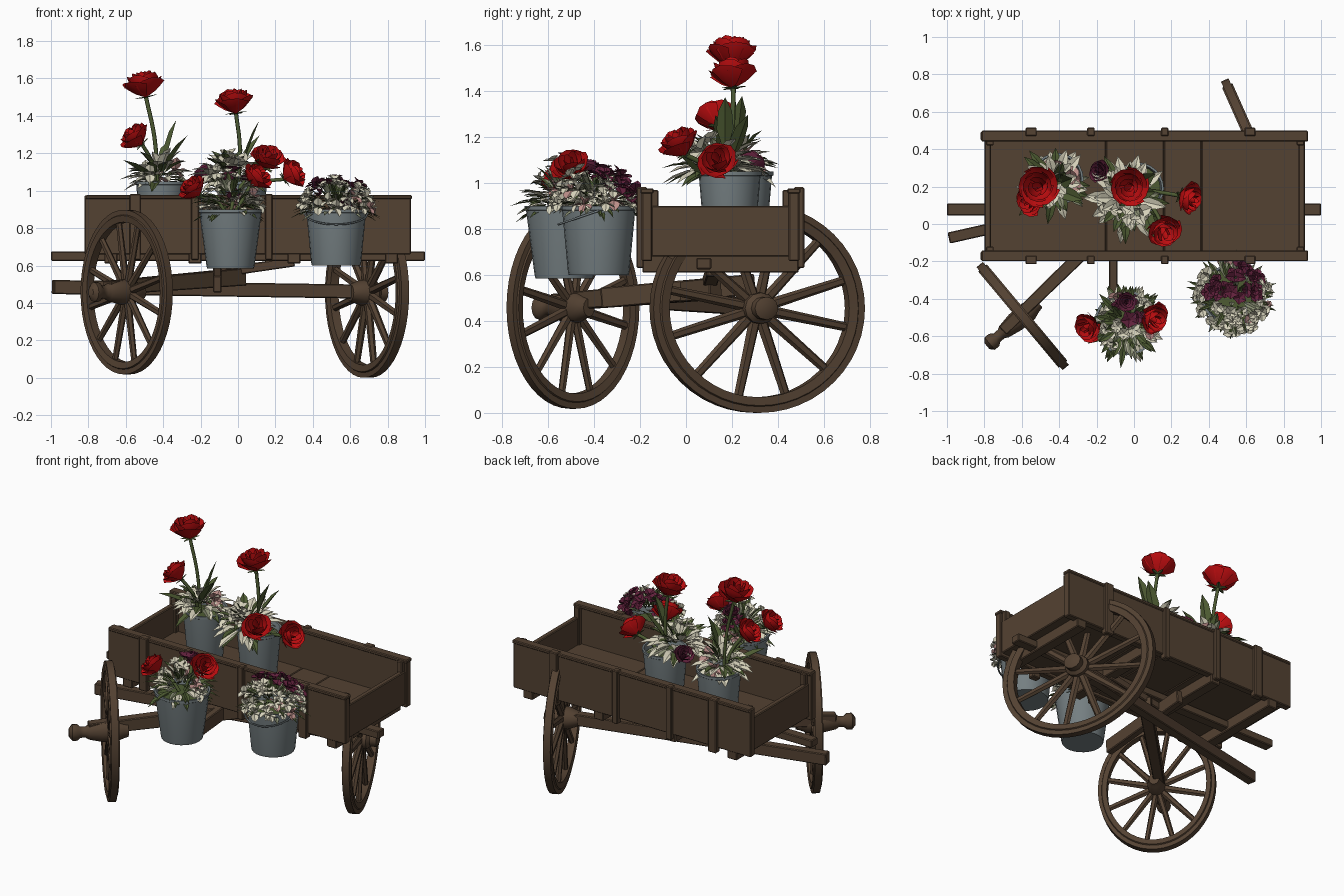
import bpy, bmesh, random
from math import sin, cos, pi, sqrt
from mathutils import Vector, Matrix

random.seed(7)
if "Cube" in bpy.data.objects:
    bpy.data.objects.remove(bpy.data.objects["Cube"])


def material(name, rgb):
    m = bpy.data.materials.new(name)
    m.use_nodes = True
    m.diffuse_color = (*rgb, 1)
    m.node_tree.nodes["Principled BSDF"].inputs["Base Color"].default_value = (*rgb, 1)
    return m


WOOD = material("brown wood", (0.088, 0.054, 0.032))
TIN = material("grey tin", (0.18, 0.215, 0.225))
RED = material("rose red", (0.52, 0.004, 0.005))
GREEN = material("leaf green", (0.075, 0.105, 0.032))
CREAM = material("cream petal", (0.68, 0.65, 0.5))
PLUM = material("plum petal", (0.12, 0.015, 0.045))
SAGE = material("sage leaf", (0.25, 0.27, 0.17))
BLUSH = material("blush petal", (0.5, 0.27, 0.25))


def finish(name, bm, mats, smooth=False, recalc=True):
    if recalc:
        bmesh.ops.recalc_face_normals(bm, faces=bm.faces)
    me = bpy.data.meshes.new(name)
    bm.to_mesh(me)
    bm.free()
    for m in mats:
        me.materials.append(m)
    ob = bpy.data.objects.new(name, me)
    bpy.context.collection.objects.link(ob)
    if smooth:
        bpy.ops.object.select_all(action='DESELECT')
        ob.select_set(True)
        bpy.context.view_layer.objects.active = ob
        bpy.ops.object.shade_smooth_by_angle(angle=0.7)
    return ob


def beam(name, a, b, width, height, taper=1.0):
    """Bevelled timber between two points; taper scales the far end."""
    a, b = Vector(a), Vector(b)
    d = b - a
    bm = bmesh.new()
    bmesh.ops.create_cube(bm, size=1)
    for v in bm.verts:
        k = taper if v.co.x > 0 else 1
        v.co = Vector((v.co.x * d.length, v.co.y * width * k, v.co.z * height * k))
    side = Vector((0, 0, 1)).cross(d).normalized()
    rot = Matrix((d.normalized(), side, d.normalized().cross(side))).transposed()
    bm.transform(Matrix.Translation((a + b) / 2) @ rot.to_4x4())
    mod = finish(name, bm, [WOOD]).modifiers.new("worn edges", 'BEVEL')
    mod.width = 0.005


def box(name, x, y, z):
    cy, cz = sum(y) / 2, sum(z) / 2
    beam(name, (x[0], cy, cz), (x[1], cy, cz), y[1] - y[0], z[1] - z[0])


def lathe(bm, profile, segs, closed=False):
    """Revolve (radius, height) points around local z."""
    rings = [[bm.verts.new((r * cos(2 * pi * i / segs), r * sin(2 * pi * i / segs), z))
              for i in range(segs)] for r, z in profile]
    pairs = list(zip(rings, rings[1:])) + ([(rings[-1], rings[0])] if closed else [])
    for p, q in pairs:
        for i in range(segs):
            j = (i + 1) % segs
            bm.faces.new((p[i], p[j], q[j], q[i]))
    if not closed:
        bm.faces.new(rings[0])
        bm.faces.new(rings[-1])


def tube(name, points, radius, mat):
    cu = bpy.data.curves.new(name, 'CURVE')
    cu.dimensions = '3D'
    cu.bevel_depth, cu.bevel_resolution, cu.resolution_u = radius, 1, 5
    sp = cu.splines.new('BEZIER')
    sp.bezier_points.add(len(points) - 1)
    for bp, p in zip(sp.bezier_points, points):
        bp.co = p
        bp.handle_left_type = bp.handle_right_type = 'AUTO'
    cu.materials.append(mat)
    bpy.context.collection.objects.link(bpy.data.objects.new(name, cu))


def wheel(name, centre, across, rise, hub, sunk=False):
    """Spoked wheel; across is its horizontal half width, rise its half height."""
    h, n = Vector(across), Vector((-across[1], across[0], 0)).normalized()
    m = Matrix((h, (0, 0, rise), n)).transposed().to_4x4()
    m = Matrix.Translation(centre) @ m
    bm = bmesh.new()
    lathe(bm, [(0.85, -0.024), (0.93, -0.03), (0.94, -0.022), (1, -0.022),
               (1, 0.022), (0.94, 0.022), (0.93, 0.03), (0.85, 0.024)], 48, True)
    if sunk:  # the part of the rim that would rise into the bed
        hidden = [v for v in bm.verts if (m @ v.co).z > 0.72 and (m @ v.co).y < 0.46]
        bmesh.ops.delete(bm, geom=hidden, context='VERTS')
    for i in range(12):
        a = 2 * pi * (i + 0.4) / 12
        length = 0.88
        tip = m @ Vector((length * cos(a), length * sin(a), 0))
        if sunk and tip.z > 0.7 and tip.y < 0.47:
            length = min(length, (0.7 - centre[2]) / rise / sin(a))
        spin = Matrix.Rotation(a, 4, 'Z') @ Matrix.Translation((length / 2, 0, 0))
        spin = spin @ Matrix.Rotation(pi / 2, 4, 'Y') @ Matrix.Diagonal((0.4, 1, 1, 1))
        bmesh.ops.create_cone(bm, cap_ends=True, segments=6, radius1=0.055, radius2=0.042,
                              depth=length, matrix=spin)
    lathe(bm, hub, 12)
    bm.transform(m)
    finish(name, bm, [WOOD], True)


# Wheels, both turned out of line
wheel("front_wheel", (-0.595, -0.492, 0.458), (0.23, -0.275, 0), 0.44,
      [(0.06, -0.25), (0.12, -0.23), (0.12, -0.2), (0.08, -0.18), (0.08, -0.15), (0.11, -0.13),
       (0.15, -0.05), (0.15, 0.04), (0.11, 0.08), (0.09, 0.11)])
wheel("rear_wheel", (0.69, 0.31, 0.455), (0.205, -0.46, 0), 0.455,
      [(0.1, -0.1), (0.15, -0.04), (0.15, 0.04), (0.11, 0.06), (0.11, 0.1), (0.06, 0.11)], True)

# Bed: floor planks, ends, sides and battens
seams = [-0.8, -0.15, 0.16, 0.36, 0.9]
for i, (x0, x1) in enumerate(zip(seams, seams[1:])):
    box(f"floor_plank_{i}", (x0, x1), (-0.16, 0.46), (0.68, 0.72))
for label, x in (("right", -0.8), ("left", 0.88)):
    box(f"{label}_end_board", (x, x + 0.035), (-0.15, 0.45), (0.68, 0.9))
for label, y, out in (("front", -0.17, -1), ("back", 0.47, 1)):
    box(f"{label}_side_board", (-0.82, 0.925), (y - 0.023, y + 0.023), (0.66, 0.975))
    box(f"{label}_top_rail", (-0.815, 0.93), (y - 0.029, y + 0.029), (0.955, 0.977))
    for i, x in enumerate((-0.55, -0.23, 0.165, 0.62)):
        w = 0.03 if i % 3 == 0 else 0.02
        box(f"{label}_batten_{i}", (x - w, x + w), sorted((y, y + 0.045 * out)), (0.63, 0.982))
    for x in (-0.79, 0.87):
        box(f"{label}_corner_post", (x, x + 0.04), sorted((y, y - 0.05 * out)), (0.68, 0.97))

# Undercarriage: cross bolsters, poles and loose axle
for i, x in enumerate((-0.68, -0.23, 0.3, 0.82)):
    box(f"bolster_{i}", (x - 0.035, x + 0.035), (-0.19, 0.49), (0.61, 0.685))
box("upper_pole", (-1, 1), (0.045, 0.11), (0.625, 0.675))
beam("lower_pole", (-0.99, -0.075, 0.485), (0.72, 0.31, 0.46), 0.06, 0.075)
beam("front_axle", (-0.7, -0.57, 0.48), (0.02, 0.13, 0.54), 0.06, 0.075, 1.25)
beam("cross_bar", (-0.11, -0.37, 0.5), (-0.11, 0.3, 0.56), 0.045, 0.09)
beam("brace", (-0.11, 0.1, 0.56), (0.3, 0.12, 0.62), 0.06, 0.05)


def bucket(name, x, y, z0, z1, r0, r1):
    bm = bmesh.new()
    lathe(bm, [(r0, 0), (r0 + 0.004, 0.015), (r1 - 0.006, z1 - z0 - 0.02), (r1, z1 - z0 - 0.016),
               (r1, z1 - z0), (r1 - 0.012, z1 - z0), (r1 - 0.02, z1 - z0 - 0.04)], 24)
    bm.transform(Matrix.Translation((x, y, z0)))
    for f in bm.faces:
        f.material_index = int(len(f.verts) > 4 and f.calc_center_median().z > (z0 + z1) / 2)
    finish(name, bm, [TIN, GREEN], True)


def leaf(bm, base, d, length, width, mat, droop=0.25):
    """Folded pointed blade bending downwards."""
    side = d.cross(Vector((0, 0, 1)))
    side = side.normalized() if side.length > 0.01 else Vector((1, 0, 0))
    up = side.cross(d)
    rows = []
    for t, w in ((0, 0.25), (0.35, 1), (0.7, 0.8)):
        c = base + d * length * t - Vector((0, 0, droop * length * t * t))
        rows.append([bm.verts.new(c + side * s * w * width / 2 + up * abs(s) * w * width * 0.2)
                     for s in (-1, 0, 1)])
    tip = bm.verts.new(base + d * length - Vector((0, 0, droop * length)))
    faces = [bm.faces.new((p[k], p[k + 1], q[k + 1], q[k]))
             for p, q in zip(rows, rows[1:]) for k in (0, 1)]
    faces += [bm.faces.new((rows[2][k], rows[2][k + 1], tip)) for k in (0, 1)]
    for f in faces:
        f.material_index = mat


def blossom(bm, c, d, size, mat):
    x = d.orthogonal().normalized()
    y = d.cross(x)
    for k in range(5):
        a = 2 * pi * k / 5
        leaf(bm, c, (x * cos(a) + y * sin(a) + d * 0.4).normalized(), size, size * 0.9, mat, 0)


def dome(low):
    """Random direction whose upward part is at least low."""
    a, lift = random.uniform(0, 2 * pi), random.uniform(low, 1)
    flat = sqrt(1 - lift * lift)
    return Vector((cos(a) * flat, sin(a) * flat, lift))


def bouquet(name, centre, spread, height, blades, blooms=0, dark=2.0, size=0.05):
    """Dome of blades (colour, count, length, width); blooms turn plum at the top and back."""
    bm = bmesh.new()
    c = Vector(centre)
    for mat, count, length, width in blades:
        for _ in range(count):
            d = dome(-0.2)
            base = c + Vector((d.x * spread * 0.6, d.y * spread * 0.6, d.z * height * 0.5))
            leaf(bm, base, d, length * random.uniform(0.7, 1.2), width, mat)
    for _ in range(blooms):
        d = dome(0)
        p = c + Vector((d.x * spread, d.y * spread, d.z * height)) * random.uniform(0.8, 1.05)
        mat = 3 if d.z * 0.9 + d.y * 0.6 > dark else random.choice((2, 2, 2, 2, 2, 4))
        blossom(bm, p, d, size * random.uniform(0.8, 1.15), mat)
    finish(name, bm, [GREEN, SAGE, CREAM, PLUM, BLUSH], recalc=False)


def rose(name, head, facing, root, size, mat=RED):
    """Nested cupped petals with sepals on a bent stem."""
    d = Vector(facing).normalized()
    m = Matrix.Translation(head) @ d.to_track_quat('Z', 'Y').to_matrix().to_4x4()
    bm = bmesh.new()
    for layer, (reach, tall, curl) in enumerate(((0.25, 1.35, 0), (0.5, 1.38, 0.03),
                                                 (0.75, 1.38, 0.12), (1.02, 1.35, 0.3))):
        count = 3 + layer // 2 * 2
        for k in range(count):
            a0, n = 2 * pi * k / count + layer, 4
            grid = []
            for i in range(n + 1):
                v = i / n
                row = []
                for j in range(n + 1):
                    u = 2 * j / n - 1
                    a = a0 + u * 0.95
                    r = size * reach * sin(v * pi / 2) ** 0.7 * (1 + 0.08 * u)
                    z = size * (tall * (v - curl * v ** 3 - 0.2 * u * u * v) - 0.65)
                    row.append(bm.verts.new((r * cos(a), r * sin(a), z)))
                grid.append(row)
            for p, q in zip(grid, grid[1:]):
                for j in range(n):
                    bm.faces.new((p[j], p[j + 1], q[j + 1], q[j]))
    for k in range(5):
        a = 2 * pi * k / 5
        leaf(bm, Vector((0, 0, -0.67 * size)), Vector((cos(a), sin(a), 0.1)).normalized(),
             size * 0.6, size * 0.25, 1, 0)
    bm.transform(m)
    finish(name, bm, [mat, GREEN], True, False)
    base, top = Vector(root), Vector(head) - d * size * 0.65
    tube(name + "_stem", [base, (base + top) / 2 + Vector((0.015, 0, 0.02)), top], 0.011, GREEN)


# Buckets: two hung at the front, two standing in the bed
bucket("hanging_bucket_right", -0.04, -0.53, 0.585, 0.9, 0.125, 0.172)
bucket("hanging_bucket_left", 0.525, -0.38, 0.6, 0.9, 0.13, 0.165)
bucket("bed_bucket_right", -0.41, 0.24, 0.72, 1.05, 0.105, 0.14)
bucket("bed_bucket_left", 0.02, 0.19, 0.72, 1.05, 0.105, 0.14)
tube("bucket_handle", [(0.525 - 0.17 * cos(t), -0.38 - 0.175 * sin(t), 0.88 - 0.06 * sin(t))
                       for t in (pi * k / 6 for k in range(7))], 0.005, TIN)

# Flower arrangements; blade groups are (colour, count, length, width)
bouquet("hanging_flowers_right", (-0.04, -0.53, 0.9), 0.15, 0.2,
        ((0, 55, 0.13, 0.035), (1, 18, 0.12, 0.03), (2, 22, 0.12, 0.045)), 26, 0.85, 0.05)
bouquet("hanging_flowers_left", (0.525, -0.39, 0.9), 0.19, 0.17,
        ((0, 60, 0.12, 0.022), (1, 35, 0.12, 0.03)), 60, 0.72, 0.05)
bouquet("lilies_right", (-0.42, 0.22, 1.06), 0.09, 0.14,
        ((0, 16, 0.16, 0.05), (1, 6, 0.13, 0.04), (2, 36, 0.14, 0.06)), 4, 2, 0.07)
bouquet("lilies_left", (-0.04, 0.14, 1.06), 0.12, 0.15,
        ((0, 18, 0.16, 0.05), (1, 7, 0.13, 0.04), (2, 42, 0.15, 0.06)), 6, 2, 0.07)

# Tall upright leaves
tall = bmesh.new()
for p, d in (((-0.39, 0.22, 1.15), (0.25, 0.1, 1)), ((-0.4, 0.18, 1.1), (0.5, -0.2, 0.8)),
             ((0.03, 0.17, 1.15), (0.35, 0, 1)), ((0.0, 0.2, 1.1), (0.5, 0.3, 0.9)),
             ((-0.46, 0.2, 1.06), (-0.4, -0.4, 0.3)), ((0.05, 0.08, 1.0), (0.2, -0.5, 0.6))):
    leaf(tall, Vector(p), Vector(d).normalized(), 0.25, 0.075, 0, 0.05)
finish("tall_leaves", tall, [GREEN], recalc=False)

# Roses
for i, (head, facing, root, size) in enumerate((
        ((-0.505, 0.2, 1.565), (-0.2, 0, 1), (-0.43, 0.22, 1.02), 0.105),
        ((-0.02, 0.2, 1.475), (-0.15, -0.1, 1), (0.0, 0.2, 1.02), 0.1),
        ((-0.55, 0.13, 1.285), (-0.7, -0.2, 0.7), (-0.44, 0.22, 1.02), 0.085),
        ((0.16, -0.03, 1.17), (0.2, -0.5, 0.8), (0.04, 0.15, 1.0), 0.09),
        ((0.29, 0.14, 1.09), (0.8, -0.2, 0.5), (0.05, 0.18, 1.0), 0.085),
        ((0.1, -0.5, 1.07), (0.6, -0.3, 0.7), (-0.02, -0.52, 0.88), 0.085),
        ((-0.24, -0.55, 1.01), (-0.6, -0.3, 0.7), (-0.06, -0.53, 0.88), 0.08))):
    rose(f"red_rose_{i}", head, facing, root, size)
rose("plum_rose_bed", (-0.18, 0.28, 1.09), (-0.5, 0.3, 0.7), (-0.02, 0.2, 1.0), 0.06, PLUM)
rose("plum_rose_front", (-0.04, -0.42, 1.07), (0, 0.2, 1), (-0.04, -0.5, 0.88), 0.05, PLUM)
